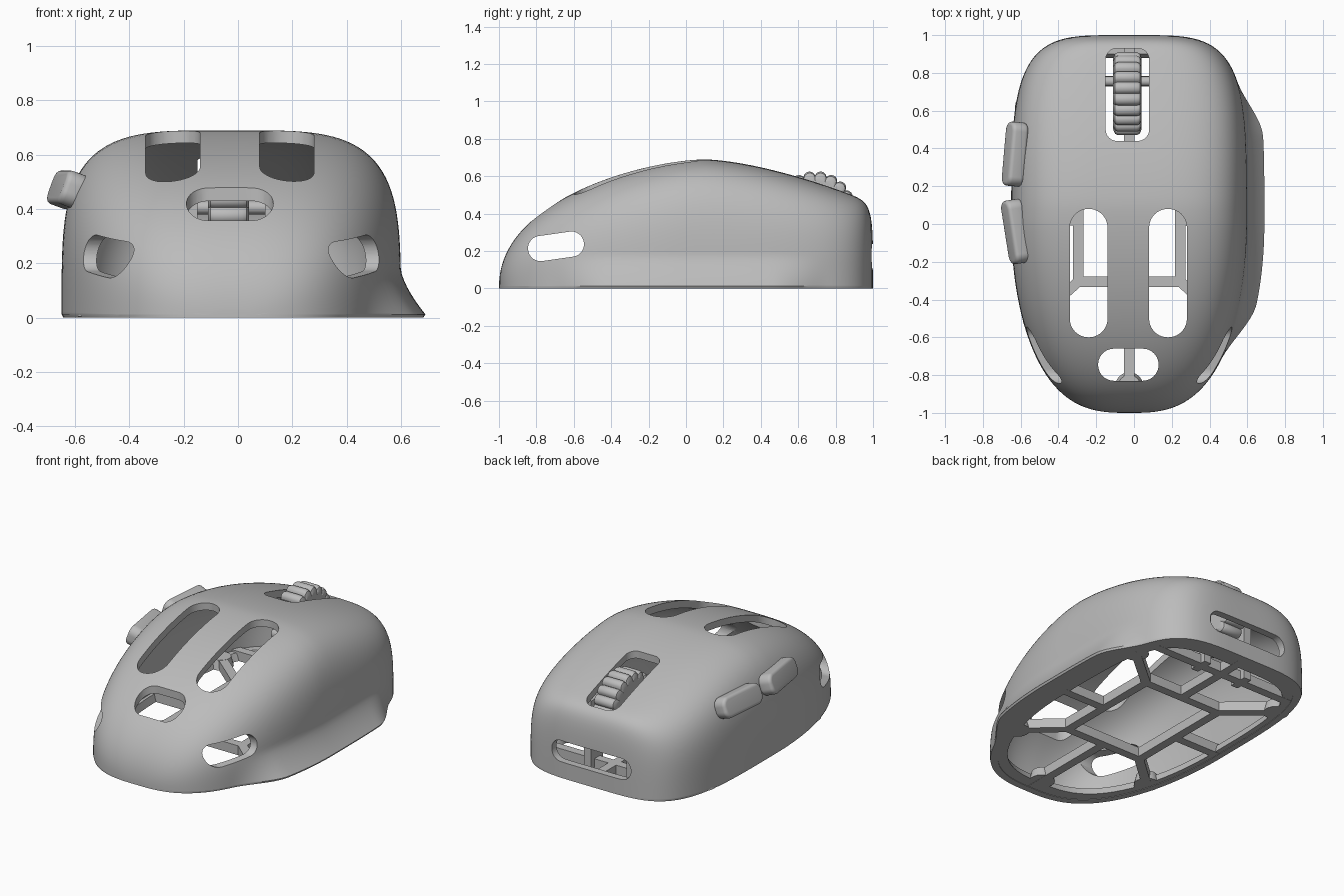
import bpy, bmesh, math
from mathutils import Matrix, Vector

cube = bpy.data.objects.get("Cube")
if cube:
    bpy.data.objects.remove(cube)

grey = bpy.data.materials.new("plain grey")
grey.use_nodes = True
grey.diffuse_color = (0.5, 0.5, 0.5, 1)
grey.node_tree.nodes["Principled BSDF"].inputs["Base Color"].default_value = (0.5, 0.5, 0.5, 1)

MID = -0.025  # centre line of the body, left of the thumb flare


def make(name, bm):
    bmesh.ops.recalc_face_normals(bm, faces=bm.faces)
    mesh = bpy.data.meshes.new(name)
    bm.to_mesh(mesh)
    bm.free()
    obj = bpy.data.objects.new(name, mesh)
    bpy.context.collection.objects.link(obj)
    mesh.materials.append(grey)
    return obj


def select(obj):
    bpy.ops.object.select_all(action='DESELECT')
    obj.select_set(True)
    bpy.context.view_layer.objects.active = obj


def smooth(obj, angle=35):
    select(obj)
    bpy.ops.object.shade_smooth_by_angle(angle=math.radians(angle))


def bevel(obj, width, segments):
    mod = obj.modifiers.new("bevel", 'BEVEL')
    mod.width, mod.segments = width, segments
    mod.limit_method = 'ANGLE'
    select(obj)
    bpy.ops.object.modifier_apply(modifier=mod.name)


def skin(bm, rings, closed=True):
    """Join successive rings with quads and cap both ends."""
    for a, b in zip(rings, rings[1:]):
        n = len(a)
        for i in range(n if closed else n - 1):
            j = (i + 1) % n
            bm.faces.new((a[i], a[j], b[j], b[i]))
    bm.faces.new(rings[0])
    bm.faces.new(rings[-1])


# Body shape: half width, ridge height and thumb flare along y
def half_width(y):
    if y > 0:
        return 0.625 * (1 - y ** 4) ** (1 / 4.4)
    return 0.625 * (1 - y * y) ** (1 / 2.9)


def ridge(y):
    if y > 0.1:
        return (0.69 - 0.275 * (y - 0.1) ** 1.55) * (1 - y ** 40) ** 0.2
    return 0.69 * (1 - ((0.1 - y) / 1.1) ** 1.6) ** (1 / 2.2)


def flare(y):
    rise = min(1, max(0, (y + 0.72) / 0.3)) * min(1, max(0, (0.76 - y) / 0.3))
    return 0.1 * rise * rise * (3 - 2 * rise)


def body(name, sx, sy, sz, low, flared):
    bm = bmesh.new()
    rings = []
    rows, cols = 84, 96
    for r in range(rows + 1):
        y = -0.9995 * math.cos(math.pi * r / rows)
        w, h = half_width(y) * sx, ridge(y) * sz
        n = 4 + 1.2 * min(0, y)
        pts = []
        for c in range(cols + 1):
            a = math.pi * c / cols
            ca, sa = math.cos(a), math.sin(a)
            rad = (abs(ca) ** n + abs(sa) ** n) ** (-1 / n)
            x, z = w * rad * ca, max(0.012, h * rad * sa)
            if flared and x > 0:
                x += flare(y) * max(0, 1 - z / 0.18) ** 1.5
            pts.append((x + MID, y * sy, z))
        # lower lip
        tuck = 0.99 if flared else 1
        first = ((pts[0][0] - MID) * tuck + MID, y * sy, low)
        last = ((pts[-1][0] - MID) * tuck + MID, y * sy, low)
        rings.append([bm.verts.new(p) for p in [first] + pts + [last]])
    skin(bm, rings)
    return make(name, bm)


def rounded_prism(name, w, l, r, depth, matrix):
    """Rounded rectangle in local xy, extruded along local z."""
    bm = bmesh.new()
    rings = []
    for z in (-depth / 2, depth / 2):
        ring = []
        for q, (sx, sy) in enumerate(((1, 1), (-1, 1), (-1, -1), (1, -1))):
            for k in range(11):
                a = math.pi / 2 * (q + k / 10)
                p = Vector((sx * (w / 2 - r) + r * math.cos(a), sy * (l / 2 - r) + r * math.sin(a), z))
                ring.append(bm.verts.new(matrix @ p))
        rings.append(ring)
    skin(bm, rings)
    return make(name, bm)


def cut(target, tool):
    mod = target.modifiers.new("cut", 'BOOLEAN')
    mod.operation, mod.solver, mod.object = 'DIFFERENCE', 'EXACT', tool
    select(target)
    bpy.ops.object.modifier_apply(modifier=mod.name)
    bpy.data.objects.remove(tool)


# Hollow shell
shell = body("shell", 1, 1, 1, 0, True)
cut(shell, body("hollow", 0.93, 0.955, 0.935, -0.05, False))

# Openings: two palm slots, palm oval, wheel slot, side holes, rear slot
at = Matrix.Translation
turn = lambda deg, axis: Matrix.Rotation(math.radians(deg), 4, axis)
for side in (-1, 1):
    cut(shell, rounded_prism("slot", 0.2, 0.68, 0.099, 0.7, at((MID - 0.005 + side * 0.21, -0.26, 0.65))))
cut(shell, rounded_prism("oval", 0.32, 0.17, 0.084, 0.8, at((MID - 0.005, -0.745, 0.6))))
cut(shell, rounded_prism("wheel_gap", 0.23, 0.49, 0.06, 0.6, at((MID - 0.01, 0.685, 0.65))))
cut(shell, rounded_prism("side_hole", 0.135, 0.3, 0.066, 3,
                         at((0, -0.695, 0.225)) @ turn(8, 'X') @ turn(90, 'Y')))
cut(shell, rounded_prism("rear_slot", 0.56, 0.135, 0.066, 0.3, at((MID, 1, 0.17)) @ turn(90, 'X')))
smooth(shell)

# Floor rim following the outline
bm = bmesh.new()
outline = []
for side in (1, -1):
    for k in range(40):
        y = -side * 0.9995 * math.cos(math.pi * (k + 0.5) / 40)
        outline.append((side * half_width(y), y))
loops = [[bm.verts.new((x * s + MID, y * s, z)) for x, y in outline]
         for s, z in ((0.965, 0.003), (0.965, 0.05), (0.9, 0.05), (0.88, 0.003))]
for a, b in zip(loops, loops[1:] + loops[:1]):
    for i in range(len(a)):
        j = (i + 1) % len(a)
        bm.faces.new((a[i], a[j], b[j], b[i]))
smooth(make("floor_rim", bm))


# Floor lattice
def bar(name, p, q, width=0.055, height=0.06):
    p, q = Vector(p), Vector(q)
    d = q - p
    c = (p + q) / 2
    m = at((c.x + MID, c.y, height / 2 + 0.002)) @ Matrix.Rotation(math.atan2(d.y, d.x), 4, 'Z')
    bm = bmesh.new()
    bmesh.ops.create_cube(bm, size=1, matrix=m @ Matrix.Diagonal((d.length + width, width, height, 1)))
    return make(name, bm)


def boss(x, y):
    bm = bmesh.new()
    bmesh.ops.create_cone(bm, cap_ends=True, segments=24, radius1=0.075, radius2=0.06, depth=0.06,
                          matrix=at((x + MID, y, 0.033)))
    smooth(make("floor_boss", bm))


for side in (-1, 1):
    bar("floor_rail", (side * 0.27, -0.305), (side * 0.27, 0.4))
    bar("floor_front_strut", (side * 0.27, -0.305), (side * 0.49, -0.5))
    bar("floor_rear_strut", (side * 0.27, 0.4), (side * 0.53, 0.62))
    bar("floor_side_strut", (side * 0.27, 0.02), (side * 0.57, 0.02))
    bar("wheel_post", (side * 0.15, 0.72), (side * 0.15, 0.79), 0.05, 0.44)
    boss(side * 0.49, -0.5)
    boss(side * 0.53, 0.62)
for y in (-0.305, 0.4):
    bar("floor_crossbar", (-0.27, y), (0.27, y))
bar("floor_wheel_crossbar", (-0.5, 0.755), (0.5, 0.755))
bar("floor_front_spoke", (0, -0.305), (0, -0.92))
bar("floor_rear_spoke", (0, 0.4), (0, 0.93))
boss(0, -0.86)

# Ridged scroll wheel and its axle
bm = bmesh.new()
rings = []
steps = 160
for x, inset in ((-0.075, 0.03), (-0.066, 0.008), (-0.05, 0), (0.05, 0), (0.066, 0.008), (0.075, 0.03)):
    ring = []
    for k in range(steps):
        a = 2 * math.pi * k / steps
        r = 0.2 + 0.022 * abs(math.sin(10 * a)) ** 0.6 - inset
        ring.append(bm.verts.new((x + MID - 0.01, 0.69 + r * math.cos(a), 0.405 + r * math.sin(a))))
    rings.append(ring)
skin(bm, rings)
smooth(make("scroll_wheel", bm))
bm = bmesh.new()
bmesh.ops.create_cone(bm, cap_ends=True, segments=24, radius1=0.025, radius2=0.025, depth=0.34,
                      matrix=at((MID, 0.755, 0.405)) @ turn(90, 'Y'))
smooth(make("wheel_axle", bm))

# Two side buttons
for name, y, x, yaw in (("rear_side_button", 0.37, -0.63, -5), ("front_side_button", -0.04, -0.625, 9)):
    button = rounded_prism(name, 0.13, 0.34, 0.05, 0.09,
                           at((x, y, 0.47)) @ turn(yaw, 'Z') @ turn(20, 'Y') @ turn(-90, 'Y'))
    bevel(button, 0.02, 4)
    smooth(button, 50)
